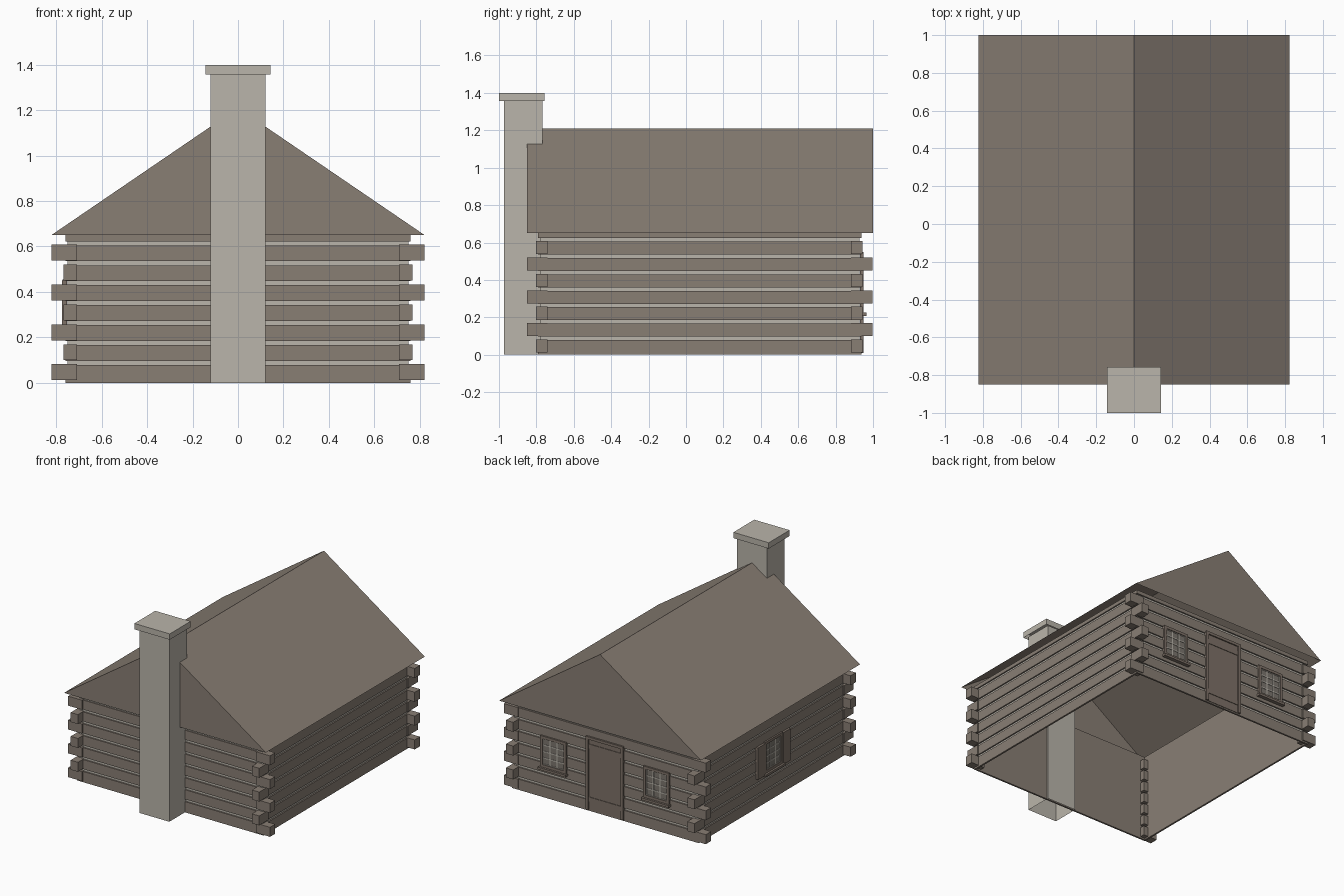
import bpy, bmesh

cube = bpy.data.objects.get("Cube")
if cube:
    bpy.data.objects.remove(cube, do_unlink=True)


def material(name, rgb):
    m = bpy.data.materials.new(name)
    m.use_nodes = True
    m.diffuse_color = (*rgb, 1)
    m.node_tree.nodes["Principled BSDF"].inputs["Base Color"].default_value = (*rgb, 1)
    return m


WOOD = material("weathered wood", (0.25, 0.21, 0.175))
TRIM = material("dark trim wood", (0.21, 0.168, 0.138))
PALE = material("pale mortar", (0.49, 0.46, 0.405))
GLASS = material("dull glass", (0.2, 0.18, 0.155))


def finish(name, bm, *mats):
    mesh = bpy.data.meshes.new(name)
    bm.normal_update()
    bm.to_mesh(mesh)
    bm.free()
    for m in mats:
        mesh.materials.append(m)
    obj = bpy.data.objects.new(name, mesh)
    bpy.context.scene.collection.objects.link(obj)
    return obj


def add_box(bm, a, b, open_bottom=False):
    lo = [min(p, q) for p, q in zip(a, b)]
    hi = [max(p, q) for p, q in zip(a, b)]
    verts = bmesh.ops.create_cube(bm, size=1)["verts"]
    for v in verts:
        v.co = [l if c < 0 else h for c, l, h in zip(v.co, lo, hi)]
    if open_bottom:
        low = [f for f in verts[0].link_faces[:] + verts[-1].link_faces[:]
               if all(abs(v.co.z - lo[2]) < 1e-6 for v in f.verts)]
        bmesh.ops.delete(bm, geom=list(set(low)), context="FACES_ONLY")


# House dimensions
WX, FRONT, BACK = 0.76, -0.79, 0.937
EAVE, RIDGE = 0.65, 1.21
PITCH, CHINK, DEPTH = 0.0877, 0.018, 0.01

# Log walls: one stepped profile swept round the rectangle, inner skin first
profile = [(EAVE, DEPTH + 0.003), (0, DEPTH + 0.003), (0, 0)]
for i in range(1, 8):
    lower, upper = i * PITCH - CHINK / 2, i * PITCH + CHINK / 2
    profile += [(lower, 0), (lower, DEPTH), (upper, DEPTH), (upper, 0)]
profile.append((EAVE, 0))
bm = bmesh.new()
rings = []
for z, inset in profile:
    x, y0, y1 = WX - inset, FRONT + inset, BACK - inset
    rings.append([bm.verts.new(p) for p in
                  ((-x, y0, z), (x, y0, z), (x, y1, z), (-x, y1, z))])
for (pa, a), (pb, b) in zip(zip(profile, rings), zip(profile[1:], rings[1:])):
    for k in range(4):
        n = (k + 1) % 4
        f = bm.faces.new((a[k], a[n], b[n], b[k]))
        f.material_index = int(pa[1] == DEPTH and pb[1] == DEPTH)
finish("log_walls", bm, WOOD, PALE)

# Corner log ends, alternating in direction
bm = bmesh.new()
for i in range(7):
    zc = 0.0465 + i * PITCH
    along_x = i % 2 == 0
    for sx in (-1, 1):
        for inner, near, far in ((-0.741, -0.802, -0.85), (0.882, 0.944, 0.998)):
            add_box(bm, (sx * 0.709, inner, zc - 0.035),
                    (sx * (0.822 if along_x else 0.768),
                     near if along_x else far, zc + 0.035))
finish("corner_log_ends", bm, WOOD)

# Roof shell with closed gables and an open underside
bm = bmesh.new()
ends = [[bm.verts.new(p) for p in ((-0.822, y, EAVE), (0.822, y, EAVE), (0, y, RIDGE))]
        for y in (-0.85, 1.0)]
(fl, fr, ft), (bl, br, bt) = ends
for face in ((fl, fr, ft), (br, bl, bt), (fr, br, bt, ft), (bl, fl, ft, bt)):
    bm.faces.new(face)
finish("roof", bm, WOOD)

# Chimney
bm = bmesh.new()
add_box(bm, (-0.121, -0.972, 0), (0.121, -0.768, 1.36), True)
finish("chimney_stack", bm, PALE)
bm = bmesh.new()
add_box(bm, (-0.144, -1.0, 1.357), (0.144, -0.757, 1.4), True)
finish("chimney_cap", bm, PALE)


# Wall-mounted parts: u runs along the wall, o points out of it
def on_back(u, z, o):
    return (u, BACK + o, z)


def on_side(u, z, o):
    return (-WX - o, u, z)


def plates(name, place, mat, boxes):
    bm = bmesh.new()
    for u0, u1, z0, z1, out in boxes:
        add_box(bm, place(u0, z0, -0.008), place(u1, z1, out))
    return finish(name, bm, mat)


def window(name, place, u, z0=0.225, z1=0.455, half=0.105):
    bar = 0.02
    a, b, c, d = u - half + bar, u + half - bar, z0 + bar, z1 - bar
    plates(name + "_frame", place, TRIM, [
        (u - half, a, z0, z1, 0.012), (b, u + half, z0, z1, 0.012),
        (a, b, d, z1, 0.012), (a, b, z0, c, 0.012),
        (u - half - 0.008, u + half + 0.008, z0 - 0.017, z0, 0.027)])
    plates(name + "_glass", place, GLASS, [(a, b, c, d, 0.003)])
    t = 0.004
    bars = [(a + (b - a) * k / 3 - t, a + (b - a) * k / 3 + t, c, d, 0.006)
            for k in (1, 2)]
    bars += [(a, b, c + (d - c) * k / 4 - t, c + (d - c) * k / 4 + t, 0.006)
             for k in (1, 2, 3)]
    bars += [(a, a + t, c, d, 0.006), (b - t, b, c, d, 0.006),
             (a, b, c, c + t, 0.006), (a, b, d - t, d, 0.006)]
    plates(name + "_muntins", place, PALE, bars)


window("back_left_window", on_back, 0.42)
window("back_right_window", on_back, -0.42)
window("side_window", on_side, 0.08)

# Shutters beside the side window
plates("side_shutters", on_side, TRIM,
       [(0.08 + s * 0.107, 0.08 + s * 0.19, 0.215, 0.45, 0.016) for s in (-1, 1)])

# Door with jambs, header and battens
plates("door_panel", on_back, TRIM, [(-0.132, 0.132, 0.01, 0.53, 0.004)])
plates("door_frame", on_back, TRIM, [
    (-0.152, -0.132, 0.01, 0.55, 0.013), (0.132, 0.152, 0.01, 0.55, 0.013),
    (-0.132, 0.132, 0.53, 0.55, 0.013)])
plates("door_battens", on_back, TRIM,
       [(-0.132, 0.132, z, z + 0.035, 0.008) for z in (0.07, 0.46)])
